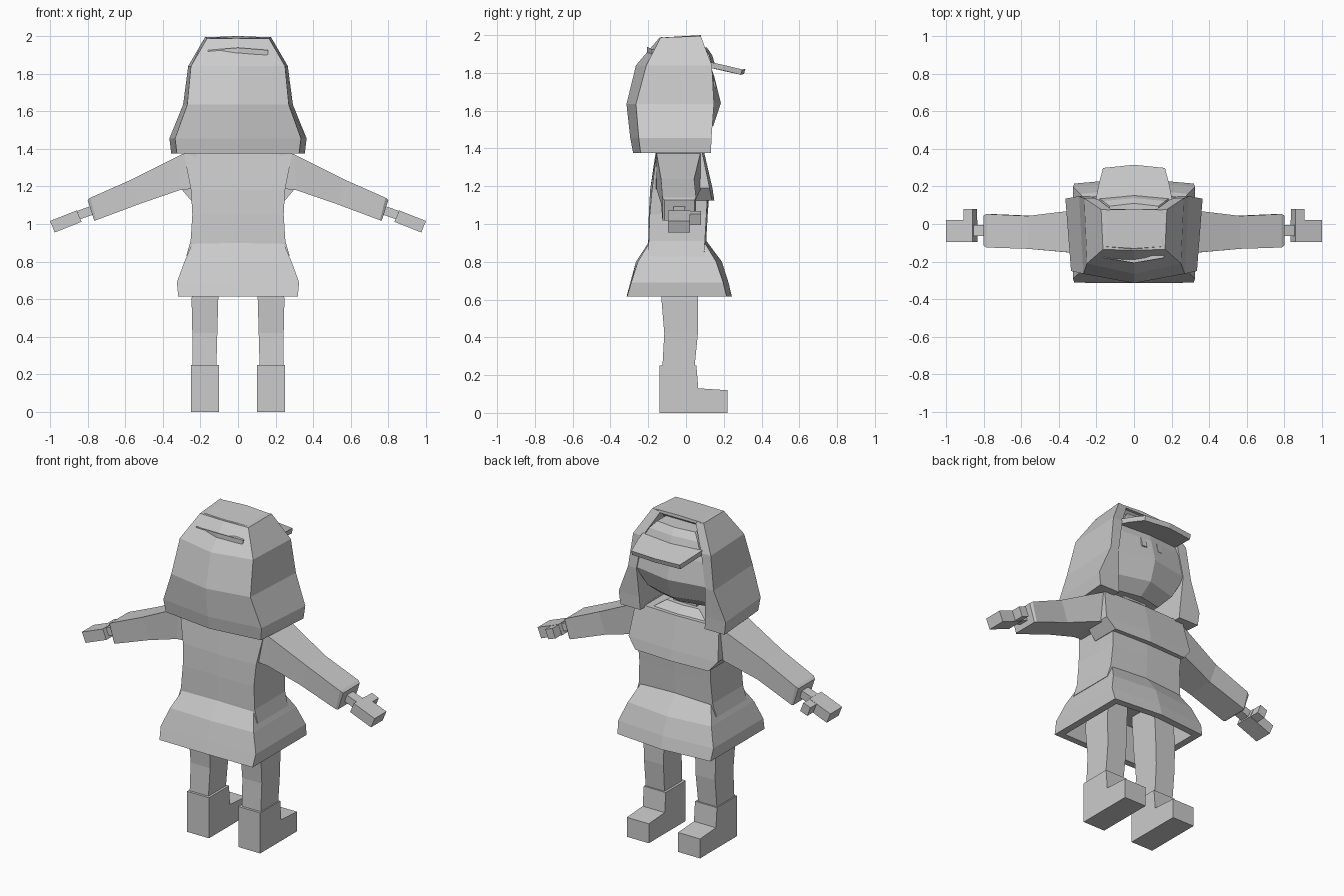
import bpy, bmesh
from mathutils import Vector

grey = bpy.data.materials.new("plain_grey")
grey.diffuse_color = (0.6, 0.6, 0.6, 1)


def loft(name, rings, mirror=False):
    """Skin a stack of matching rings and close both ends."""
    bm = bmesh.new()
    vs = [[bm.verts.new(p) for p in ring] for ring in rings]
    n = len(vs[0])
    for a, b in zip(vs, vs[1:]):
        for i in range(n):
            j = (i + 1) % n
            bm.faces.new((a[i], a[j], b[j], b[i]))
    bm.faces.new(vs[0][::-1])
    bm.faces.new(vs[-1])
    bmesh.ops.recalc_face_normals(bm, faces=bm.faces)
    me = bpy.data.meshes.new(name)
    bm.to_mesh(me)
    bm.free()
    me.materials.append(grey)
    ob = bpy.data.objects.new(name, me)
    bpy.context.collection.objects.link(ob)
    if mirror:
        ob.modifiers.new("Mirror", 'MIRROR').use_mirror_merge = False
    return ob


def six(z, x, front, front_mid, back, back_mid):
    """Box section with a slight ridge at front and back."""
    return [(x, front, z), (0, front_mid, z), (-x, front, z),
            (-x, back, z), (0, back_mid, z), (x, back, z)]


def rect(z, x0, x1, y0, y1):
    return [(x0, y0, z), (x1, y0, z), (x1, y1, z), (x0, y1, z)]


def box(name, x0, x1, y0, y1, z0, z1, mirror=False):
    return loft(name, [rect(z0, x0, x1, y0, y1), rect(z1, x0, x1, y0, y1)], mirror)


# Boots: an L-shaped side profile swept across the width
boot = [(-.14, 0), (.22, 0), (.22, .12), (.065, .13), (.055, .25), (-.14, .25)]
loft("boots", [[(x, y, z) for y, z in boot] for x in (.1, .25)], True)

# Legs
loft("legs", [rect(.24, .115, .243, -.125, .045), rect(.42, .11, .243, -.115, .063),
              rect(.6, .105, .247, -.13, .063), rect(.85, .09, .22, -.13, .063)], True)

# Skirt: flared outside, then turned up inside
loft("skirt", [six(.915, .235, .09, .105, -.185, -.19),
               six(.80, .285, .16, .19, -.255, -.265),
               six(.69, .325, .197, .225, -.29, -.295),
               six(.615, .318, .215, .243, -.312, -.315),
               six(.615, .275, .175, .2, -.272, -.275),
               six(.80, .24, .12, .145, -.215, -.22)])

# Torso
loft("torso", [six(.83, .275, .095, .1, -.2, -.2),
               six(.91, .252, .1, .107, -.197, -.2),
               six(1.05, .243, .108, .115, -.192, -.197),
               six(1.18, .25, .115, .125, -.18, -.19),
               six(1.385, .29, .085, .09, -.155, -.16)])

# Short jacket front, overhanging the waist
loft("jacket_front", [six(1.125, .25, .138, .15, -.04, -.04),
                      six(1.19, .305, .125, .14, -.04, -.04),
                      six(1.385, .285, .085, .095, -.08, -.08)])
loft("collar", [six(1.37, .2, .075, .085, -.14, -.14),
                six(1.43, .11, .03, .04, -.12, -.12)])
box("neck", -.08, .08, -.1, .01, 1.38, 1.55)


# Sleeves: sections given by their top and bottom edge
def sleeve(xt, zt, xb, zb, y0, y1):
    return [(xt, y0, zt), (xt, y1, zt), (xb, y1, zb), (xb, y0, zb)]


loft("sleeves", [sleeve(.22, 1.395, .22, 1.19, -.16, .08),
                 sleeve(.30, 1.37, .31, 1.18, -.155, .075),
                 sleeve(.565, 1.237, .52, 1.108, -.132, .043),
                 sleeve(.785, 1.14, .755, 1.02, -.125, .053),
                 sleeve(.80, 1.128, .765, 1.018, -.115, .045)], True)

# Wrists, hands and thumbs follow the slope of the arm
loft("wrists", [sleeve(.77, 1.1, .755, 1.055, -.065, -.005),
                sleeve(.855, 1.07, .84, 1.025, -.065, -.005)], True)
loft("hands", [sleeve(.858, 1.072, .832, 1.012, -.095, .02),
               sleeve(1.0, 1.016, .975, .955, -.095, .02)], True)
loft("thumbs", [sleeve(.858, 1.07, .836, 1.014, .01, .08),
                sleeve(.906, 1.052, .884, .996, .01, .08)], True)

# Head with a ridged face and receding chin
loft("head", [six(1.46, .15, .03, .06, -.18, -.18),
              six(1.52, .2, .09, .145, -.2, -.2),
              six(1.64, .25, .14, .185, -.2, -.22),
              six(1.78, .245, .128, .15, -.18, -.2),
              six(1.88, .2, .1, .115, -.15, -.15)])

# Eyes: thin plates on the face
eye = [(.04, .03), (.072, .03), (.072, -.03), (.04, -.03)]
loft("eyes", [[(x, .1655 - .09 * x - .25 * (z + .03) + d, 1.75 + z) for x, z in eye]
              for d in (-.012, .002)], True)


# Hair: a horseshoe section open toward the face
def hair_ring(z, xf, yf, xb, yb, ym, xi, yi, crest=0):
    half = [(xi, yi, z), (xi, yf, z), (xf, yf, z + crest), (xb, yb, z)]
    other = [(-x, y, h) for x, y, h in half[::-1]]
    return half + [(0, ym, z)] + other + [(0, yi, z)]


loft("hair", [hair_ring(1.375, .355, .132, .325, -.24, -.28, .22, -.17),
              hair_ring(1.455, .365, .135, .335, -.25, -.295, .225, -.18),
              hair_ring(1.635, .292, .148, .27, -.265, -.315, .235, -.19),
              hair_ring(1.84, .265, .137, .25, -.21, -.265, .2, -.1),
              hair_ring(1.987, .175, .078, .165, -.135, -.14, .12, .07, .008)])
loft("hair_crown", [six(1.98, .17, .078, .08, -.13, -.14),
                    [(.15, .075, 1.994), (0, .08, 2.0), (-.15, .075, 1.994),
                     (-.15, -.12, 1.988), (0, -.13, 1.99), (.15, -.12, 1.988)]])

# Cap: front panel, sloping brim and back strap
loft("cap_front", [six(1.835, .195, .14, .157, 0, 0),
                   six(1.895, .165, .122, .138, 0, 0),
                   six(1.935, .13, .095, .11, 0, 0)])
brim = [(.205, .12, 1.858), (.19, .2, 1.842), (.165, .298, 1.818), (0, .315, 1.822)]
brim += [(-x, y, z) for x, y, z in brim[2::-1]]
loft("cap_brim", [[Vector(p) - Vector((0, d * .3, d)) for p in brim] for d in (0, .028)])
loft("cap_strap", [[(x, y, z + dz) for x, y, z in
                    ((.16, -.12, 1.925), (0, -.14, 1.938), (-.16, -.12, 1.925),
                     (-.16, -.18, 1.925), (0, -.207, 1.938), (.16, -.18, 1.925))]
                   for dz in (-.028, 0)])
